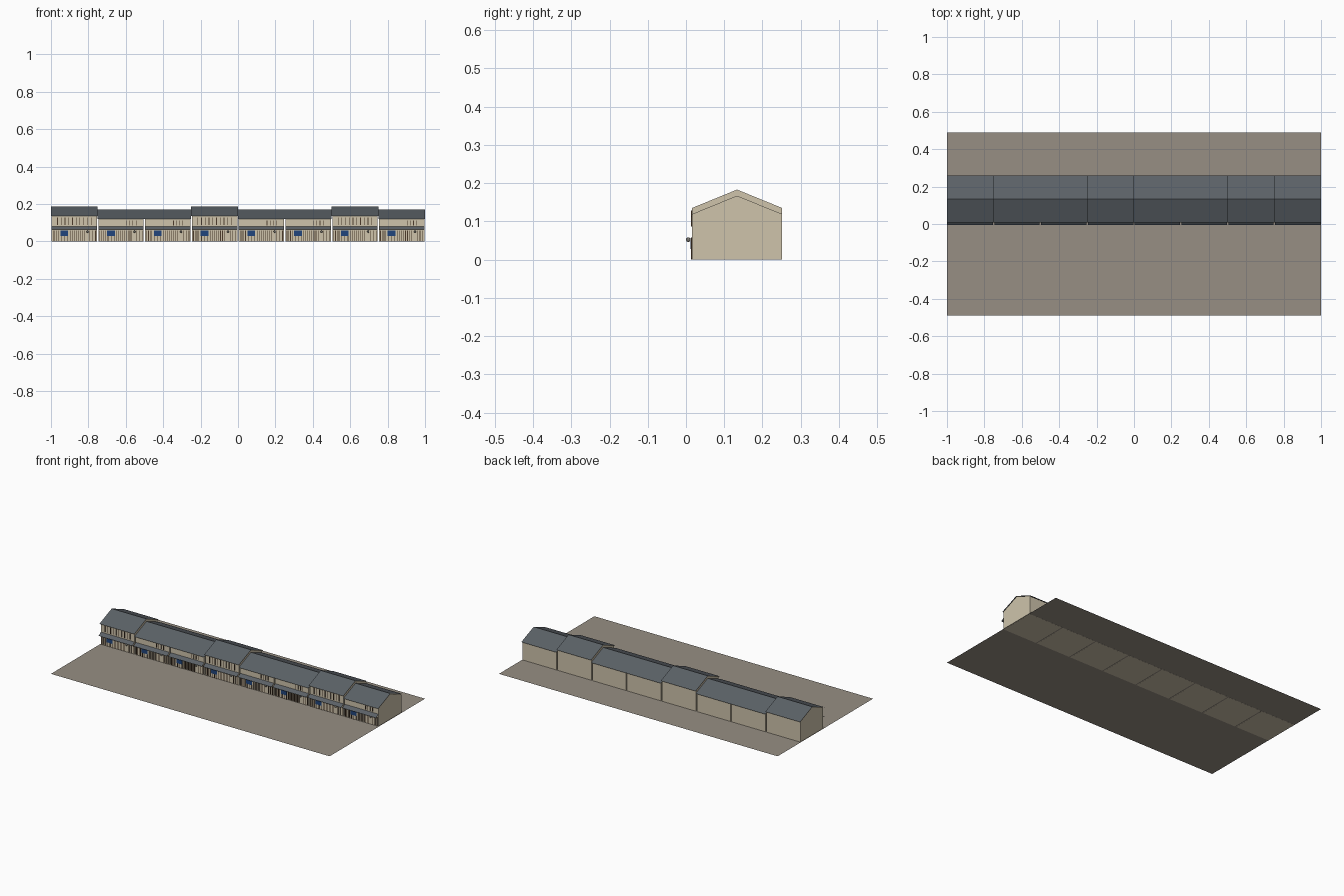
import bpy
import bmesh
from mathutils import Matrix, Vector

cube = bpy.data.objects.get("Cube")
if cube:
    bpy.data.objects.remove(cube, do_unlink=True)


def material(name, rgb):
    m = bpy.data.materials.new(name)
    m.use_nodes = True
    col = (*rgb, 1.0)
    m.diffuse_color = col
    m.node_tree.nodes["Principled BSDF"].inputs["Base Color"].default_value = col
    return m


EARTH = material("packed earth", (0.31, 0.275, 0.23))
PLASTER = material("cream plaster", (0.62, 0.55, 0.41))
TILE = material("grey roof tile", (0.105, 0.12, 0.135))
WOOD = material("dark wood", (0.07, 0.04, 0.022))
CLOTH = material("indigo cloth", (0.015, 0.06, 0.2))
LAMP = material("lantern grey", (0.2, 0.19, 0.17))

FRONT, BACK = 0.016, 0.251
MID = (FRONT + BACK) / 2
LOT = 0.25
MARGIN = 0.004
SLOPE = 0.41


def finish(name, bm, mat):
    mesh = bpy.data.meshes.new(name)
    bm.to_mesh(mesh)
    bm.free()
    mesh.materials.append(mat)
    ob = bpy.data.objects.new(name, mesh)
    bpy.context.collection.objects.link(ob)
    return ob


def boxes(name, spans, mat):
    """One object from several (x0, x1, y0, y1, z0, z1) boxes."""
    bm = bmesh.new()
    for x0, x1, y0, y1, z0, z1 in spans:
        place = Matrix.Translation(((x0 + x1) / 2, (y0 + y1) / 2, (z0 + z1) / 2))
        size = Matrix.Diagonal((x1 - x0, y1 - y0, z1 - z0, 1))
        bmesh.ops.create_cube(bm, size=1, matrix=place @ size)
    return finish(name, bm, mat)


def sheet(name, x0, x1, profile, mat):
    """Sweep an open (y, z) profile along x as a thin sheet."""
    bm = bmesh.new()
    rows = [[bm.verts.new((x, y, z)) for x in (x0, x1)] for y, z in profile]
    for a, b in zip(rows, rows[1:]):
        bm.faces.new((a[0], a[1], b[1], b[0]))
    return finish(name, bm, mat)


def house_body(name, x0, x1, eave, ridge):
    bm = bmesh.new()
    outline = [(FRONT, 0), (BACK, 0), (BACK, eave), (MID, ridge), (FRONT, eave)]
    base = bm.faces.new([bm.verts.new((x0, y, z)) for y, z in outline])
    grown = bmesh.ops.extrude_face_region(bm, geom=[base])["geom"]
    verts = [g for g in grown if isinstance(g, bmesh.types.BMVert)]
    bmesh.ops.translate(bm, verts=verts, vec=Vector((x1 - x0, 0, 0)))
    bmesh.ops.recalc_face_normals(bm, faces=bm.faces)
    return finish(name, bm, PLASTER)


def bars(x, first, last, count, z0, z1, width=0.003):
    """Evenly spaced upright slats standing just proud of the front wall."""
    step = (last - first) / (count - 1)
    return [(x + first + i * step - width / 2, x + first + i * step + width / 2,
             FRONT - 0.003, FRONT + 0.001, z0, z1) for i in range(count)]


def townhouse(index, tall):
    x = -1 + index * LOT
    tag = f"_{index + 1}"
    eave, ridge = (0.135, 0.183) if tall else (0.119, 0.167)
    house_body("house_body" + tag, x + MARGIN, x + LOT - MARGIN, eave, ridge)

    # Main roof with a small overhang, and the low canopy over the shop front
    lift, over = 0.003, 0.008
    low = eave + lift - over * SLOPE
    sheet("roof" + tag, x, x + LOT,
          [(FRONT - over, low), (MID, ridge + lift), (BACK + over, low)], TILE)
    sheet("canopy" + tag, x + MARGIN, x + LOT - MARGIN,
          [(-0.006, 0.063), (FRONT, 0.08)], TILE)

    # Ground floor lattice
    slats = bars(x, 0.012, 0.04, 4, 0.003, 0.058)
    slats += bars(x, 0.055, 0.088, 3, 0.0005, 0.03)
    slats += bars(x, 0.102, 0.178, 8, 0.003, 0.058)
    slats += bars(x, 0.208, 0.238, 3, 0.003, 0.058)
    boxes("lattice" + tag, slats, WOOD)

    # Upper floor window slats
    if tall:
        upper = bars(x, 0.035, 0.215, 10, 0.088, 0.128)
    else:
        upper = bars(x, 0.155, 0.205, 4, 0.086, 0.112)
    boxes("window_slats" + tag, upper, WOOD)

    # Door curtain
    boxes("door_curtain" + tag,
          [(x + 0.05, x + 0.092, FRONT - 0.006, FRONT - 0.004, 0.028, 0.057)], CLOTH)

    # Hanging lantern
    bm = bmesh.new()
    bmesh.ops.create_uvsphere(bm, u_segments=10, v_segments=6, radius=0.006,
                              matrix=Matrix.Translation((x + 0.196, 0.006, 0.052)))
    finish("lantern" + tag, bm, LAMP)


# Ground sheet, a hair above the house floors
sheet("ground", -1, 1, [(-0.489, 0.0004), (0.489, 0.0004)], EARTH)

# Row of houses, some with a taller upper floor
for i in range(8):
    townhouse(i, i in (0, 3, 6))
